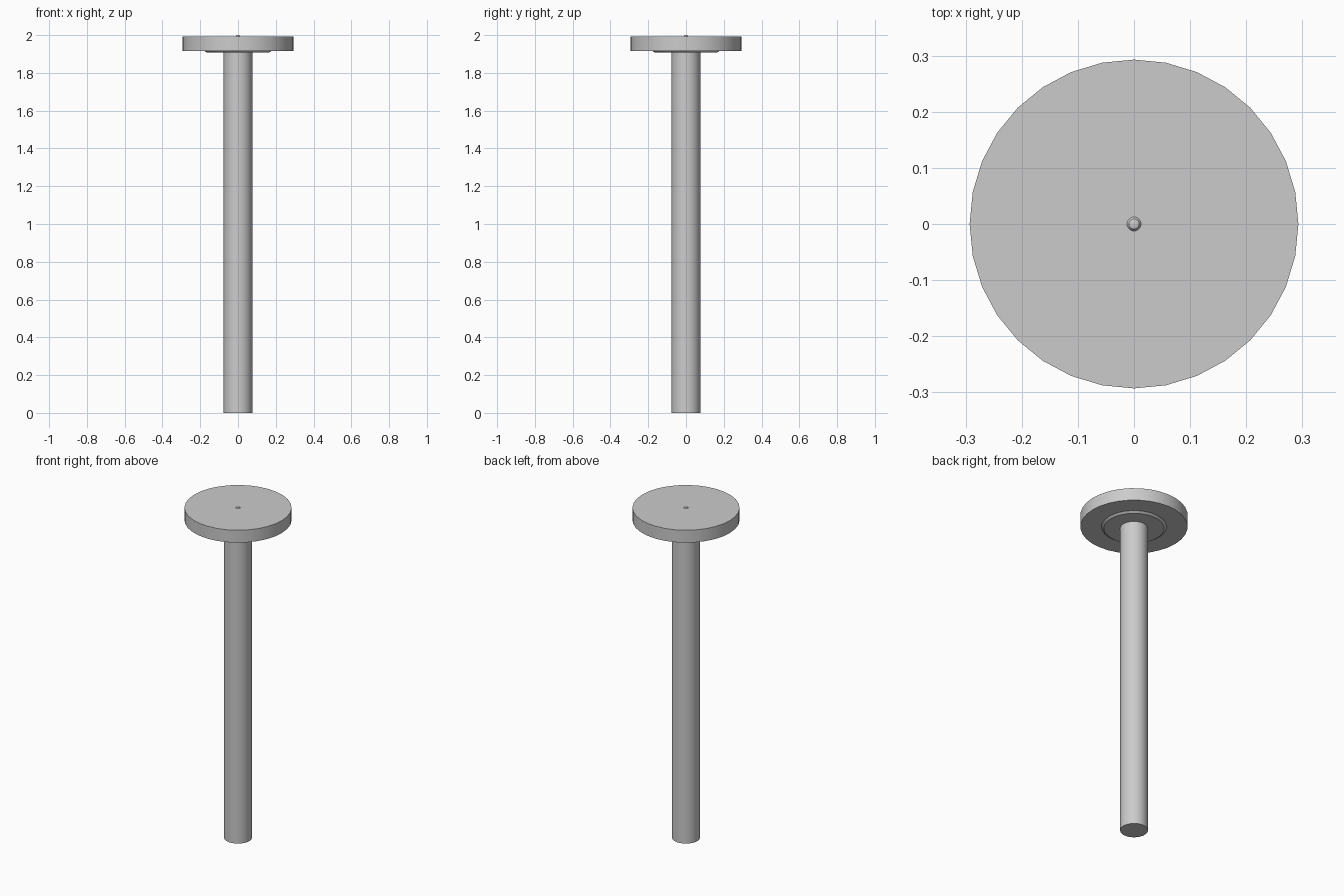
import bpy, bmesh, math

cube = bpy.data.objects.get("Cube")
if cube:
    bpy.data.objects.remove(cube, do_unlink=True)

SIDES = 32

grey = bpy.data.materials.new("plain grey")
grey.use_nodes = True
colour = (0.6, 0.6, 0.6, 1)
grey.diffuse_color = colour
grey.node_tree.nodes["Principled BSDF"].inputs["Base Color"].default_value = colour


def lathe(name, profile):
    """Stack rings of (radius, height) upwards; zero radius makes a tip."""
    bm = bmesh.new()
    rings = []
    for r, z in profile:
        if r == 0:
            rings.append([bm.verts.new((0, 0, z))] * SIDES)
        else:
            rings.append([bm.verts.new((r * math.cos(a), r * math.sin(a), z))
                          for a in (math.tau * i / SIDES for i in range(SIDES))])
    for low, high in zip(rings, rings[1:]):
        for i in range(SIDES):
            j = (i + 1) % SIDES
            corners = dict.fromkeys((low[i], low[j], high[j], high[i]))
            bm.faces.new(list(corners))
    # Close open ends with flat caps
    if profile[0][0]:
        bm.faces.new(rings[0][::-1])
    if profile[-1][0]:
        bm.faces.new(rings[-1])
    mesh = bpy.data.meshes.new(name)
    bm.to_mesh(mesh)
    bm.free()
    mesh.materials.append(grey)
    obj = bpy.data.objects.new(name, mesh)
    bpy.context.collection.objects.link(obj)
    bpy.ops.object.select_all(action="DESELECT")
    obj.select_set(True)
    bpy.context.view_layer.objects.active = obj
    bpy.ops.object.shade_smooth_by_angle(angle=math.radians(30))
    return obj


# Round pole
lathe("pole", [(0.076, 0), (0.076, 1.92)])
# Thin tapered collar under the disc
lathe("collar", [(0.165, 1.907), (0.182, 1.92)])
# Flat disc on top
lathe("top_disc", [(0.293, 1.917), (0.293, 1.992)])
# Tiny rounded tip in the middle of the disc
lathe("centre_tip", [(0.014, 1.99), (0.009, 1.997), (0, 2.0)])
